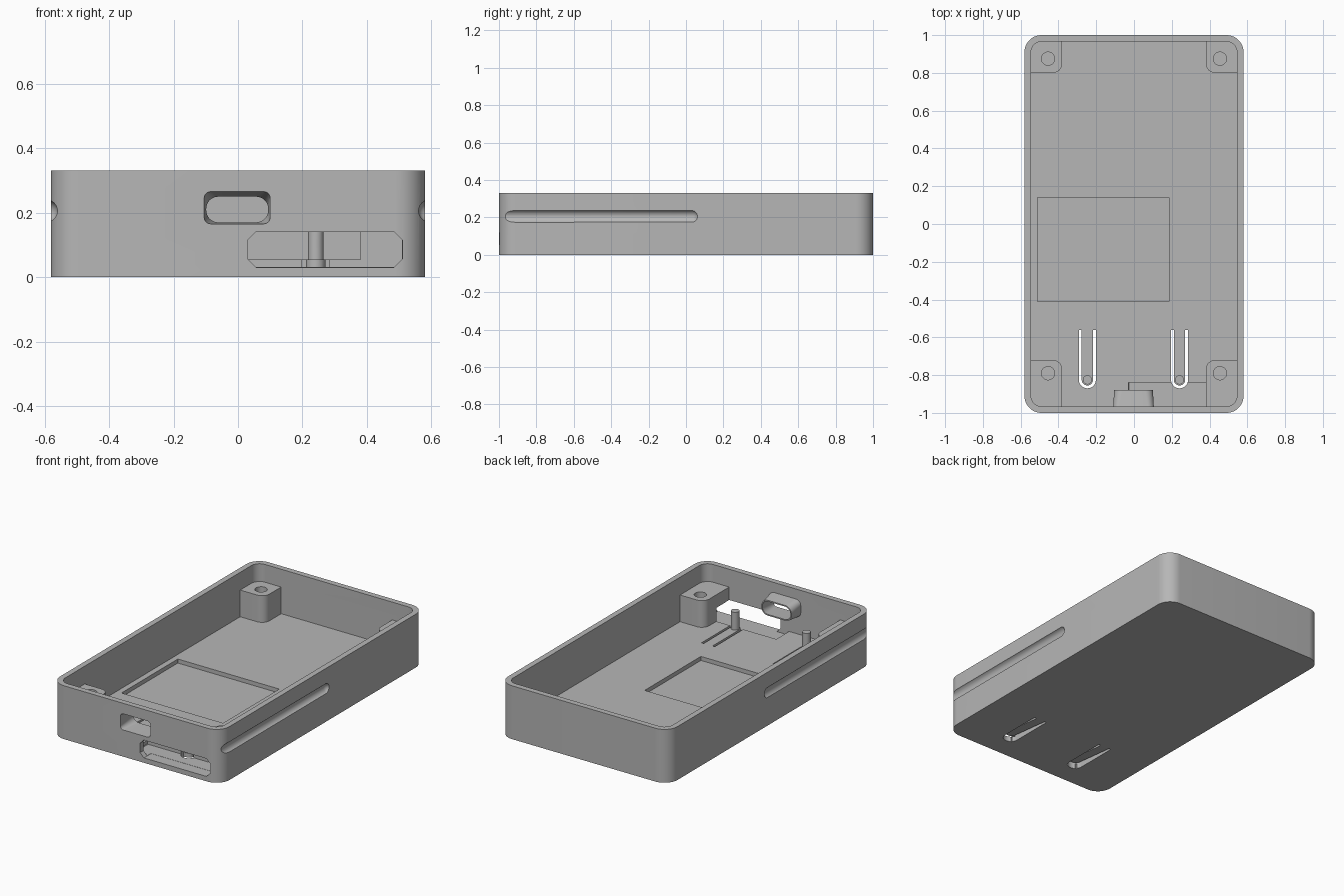
import bpy, bmesh
from math import sin, cos, pi

cube = bpy.data.objects.get("Cube")
if cube:
    bpy.data.objects.remove(cube, do_unlink=True)

grey = bpy.data.materials.new("plain_grey")
grey.use_nodes = True
colour = (0.47, 0.47, 0.47, 1)
grey.diffuse_color = colour
grey.node_tree.nodes["Principled BSDF"].inputs["Base Color"].default_value = colour


def rounded(x0, x1, y0, y1, r, n=8):
    """Rectangle outline with rounded corners; n=1 gives chamfers."""
    pts = []
    corners = [(x1 - r, y1 - r), (x0 + r, y1 - r), (x0 + r, y0 + r), (x1 - r, y0 + r)]
    for q, (cx, cy) in enumerate(corners):
        for i in range(n + 1):
            a = (q + i / n) * pi / 2
            pts.append((cx + r * cos(a), cy + r * sin(a)))
    return pts


def tongue_outline(cx, half, y_end):
    """Strip with a round front end."""
    arc = [pi + pi * i / 16 for i in range(17)]
    pts = [(cx + half * cos(a), POST_Y + half * sin(a)) for a in arc]
    return pts + [(cx + half, y_end), (cx - half, y_end)]


def circle(cx, cy, r, n=32):
    return [(cx + r * cos(2 * pi * i / n), cy + r * sin(2 * pi * i / n)) for i in range(n)]


def loft(name, start, a, end, b, axis="z"):
    """Solid between two outlines placed at a and b along an axis."""
    place = {"z": lambda p, d: (p[0], p[1], d),
             "y": lambda p, d: (p[0], d, p[1]),
             "x": lambda p, d: (d, p[0], p[1])}[axis]
    bm = bmesh.new()
    low = [bm.verts.new(place(p, a)) for p in start]
    high = [bm.verts.new(place(p, b)) for p in end]
    bm.faces.new(low)
    bm.faces.new(high)
    for i in range(len(low)):
        j = (i + 1) % len(low)
        bm.faces.new((low[i], low[j], high[j], high[i]))
    return finish(name, bm)


def prism(name, outline, a, b, axis="z"):
    return loft(name, outline, a, outline, b, axis)


def finish(name, bm):
    bmesh.ops.recalc_face_normals(bm, faces=bm.faces)
    mesh = bpy.data.meshes.new(name)
    bm.to_mesh(mesh)
    bm.free()
    mesh.materials.append(grey)
    obj = bpy.data.objects.new(name, mesh)
    bpy.context.collection.objects.link(obj)
    return obj


def cut(target, cutter):
    """Subtract the cutter from the target, then discard the cutter."""
    mod = target.modifiers.new("cut", "BOOLEAN")
    mod.operation = "DIFFERENCE"
    mod.solver = "EXACT"
    mod.object = cutter
    with bpy.context.temp_override(object=target, active_object=target):
        bpy.ops.object.modifier_apply(modifier="cut")
    bpy.data.objects.remove(cutter, do_unlink=True)


FLOOR, RECESS, TOP = 0.055, 0.03, 0.33
POST_Y, BOSS_TOP = -0.825, 0.22
TONGUES = (-0.247, 0.241)

# Outer block and the inner space to be hollowed out
tray = prism("enclosure_tray", rounded(-0.58, 0.58, -1, 1, 0.09, 12), 0, TOP)
cavity = prism("cavity", rounded(-0.545, 0.545, -0.965, 0.965, 0.055, 12), FLOOR, 0.5)

# Corner bosses and pegs stay solid inside the cavity
for side in (-1, 1):
    x0, x1 = sorted((side * 0.38, side * 0.9))
    for y0, y1 in ((-1.3, -0.72), (0.80, 1.3)):
        cut(cavity, prism("boss", rounded(x0, x1, y0, y1, 0.05), -0.1, BOSS_TOP))
for cx in TONGUES:
    cut(cavity, prism("peg", circle(cx, POST_Y, 0.024), -0.1, 0.165))

# Tapered housing behind the cable port
cut(cavity, loft("port_housing", rounded(-0.113, 0.108, 0.157, 0.275, 0.025), -1.02,
                 rounded(-0.105, 0.1, 0.162, 0.257, 0.043), -0.88, "y"))
cut(tray, cavity)

# Screw holes in the bosses
for x in (-0.455, 0.455):
    for y in (-0.79, 0.875):
        cut(tray, prism("screw_hole", circle(x, y, 0.035), FLOOR + 0.01, 0.4))

# Shallow rectangular pocket in the floor
cut(tray, prism("floor_pocket", rounded(-0.51, 0.185, -0.41, 0.14, 0.001, 1), RECESS, 0.1))

# Card slot: opening through the front wall and a wider bay behind it
cut(tray, prism("card_slot", rounded(0.03, 0.51, RECESS, 0.14, 0.026, 1), -1.1, -0.93, "y"))
bay = prism("card_bay", rounded(-0.03, 0.509, RECESS + 0.001, 0.139, 0.003, 1), -0.966, -0.84, "y")
cx = TONGUES[1]
cut(bay, prism("tongue_keep", tongue_outline(cx, 0.03, -0.4), -0.1, FLOOR))
cut(bay, prism("peg_keep", circle(cx, POST_Y, 0.024), -0.1, 0.3))
cut(tray, bay)

# Cable port, narrowing from a rounded rectangle to an oval
cut(tray, loft("port_hole", rounded(-0.105, 0.1, 0.165, 0.265, 0.02), -1.002,
               rounded(-0.098, 0.093, 0.17, 0.248, 0.0385), -0.87, "y"))

# Spring tongues: U-shaped slits and a sloping underside
for cx in TONGUES:
    slit = prism("slit", tongue_outline(cx, 0.045, -0.56), -0.1, FLOOR + 0.02)
    cut(slit, prism("tongue_keep", tongue_outline(cx, 0.03, -0.4), -0.2, 0.2))
    cut(tray, slit)
    slope = [(-0.57, -0.01), (-0.57, 0), (-0.86, 0.03), (-0.86, -0.01)]
    cut(tray, prism("underside_slope", slope, cx - 0.036, cx + 0.036, "x"))

# Finger grooves along both sides, running out at the front corners
for side in (-1, 1):
    bm = bmesh.new()
    bmesh.ops.create_uvsphere(bm, u_segments=32, v_segments=16, radius=0.035)
    for v in bm.verts:
        x, y, z = v.co
        v.co = (side * 0.595 + x, z + (0.03 if z > 0.0001 else -1.1), 0.205 + y)
    cut(tray, finish("side_groove", bm))

# Smooth the curved faces, keep the edges sharp
bpy.context.view_layer.update()
with bpy.context.temp_override(object=tray, active_object=tray, selected_objects=[tray],
                               selected_editable_objects=[tray]):
    bpy.ops.object.shade_smooth_by_angle(angle=pi / 6)
